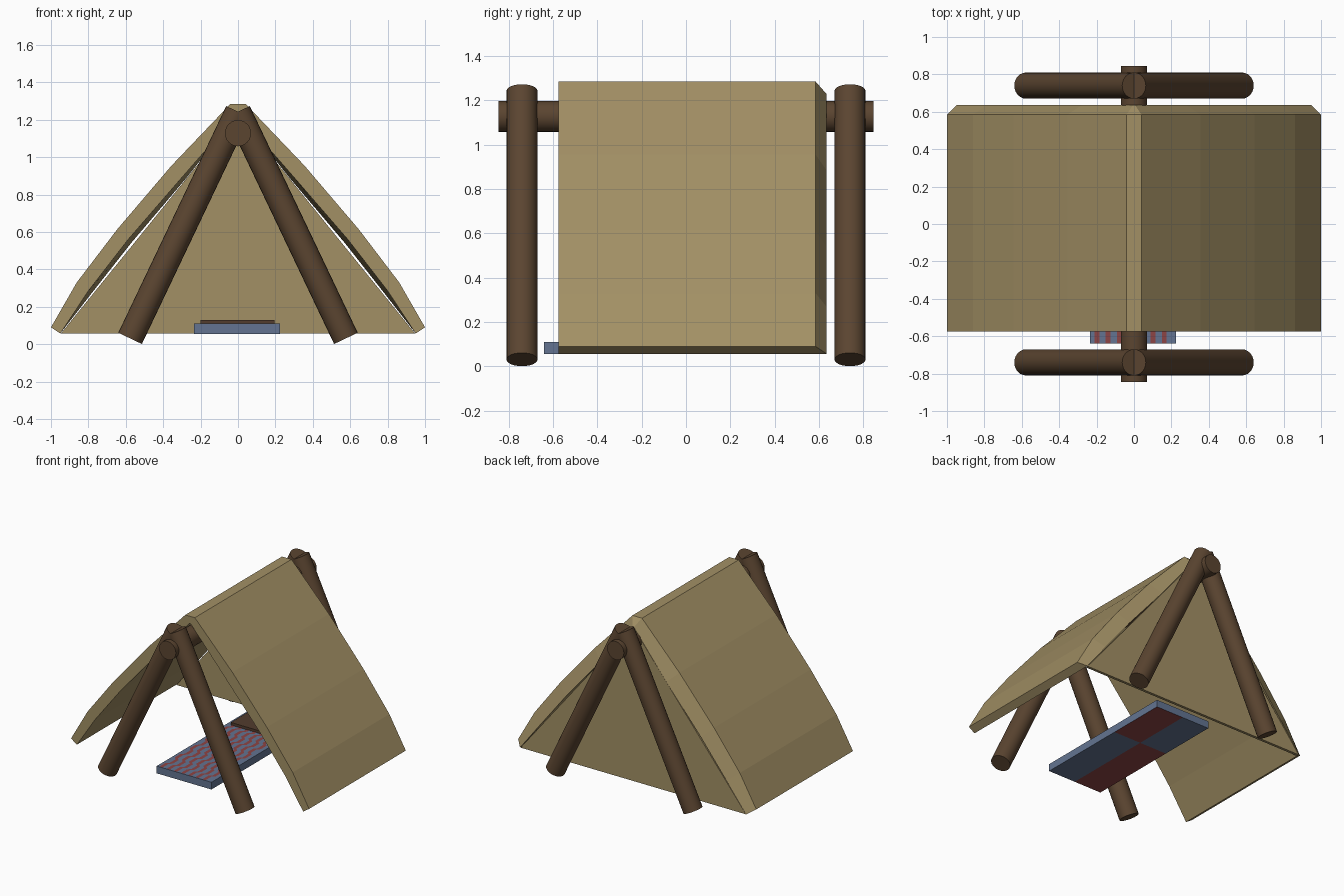
import bpy, bmesh, math
from mathutils import Vector

if "Cube" in bpy.data.objects:
    bpy.data.objects.remove(bpy.data.objects["Cube"])


def mat(name, rgb):
    m = bpy.data.materials.new(name)
    m.diffuse_color = (*rgb, 1)
    m.use_nodes = True
    m.node_tree.nodes["Principled BSDF"].inputs["Base Color"].default_value = m.diffuse_color
    return m


CANVAS = mat("tan canvas", (0.365, 0.28, 0.131))
WOOD = mat("brown wood", (0.104, 0.059, 0.030))
BLUE = mat("mat blue", (0.125, 0.175, 0.285))
RED = mat("mat red", (0.27, 0.058, 0.058))
PILLOW = mat("dark brown cloth", (0.085, 0.045, 0.027))


def finish(name, bm, *mats):
    bmesh.ops.recalc_face_normals(bm, faces=bm.faces)
    me = bpy.data.meshes.new(name)
    bm.to_mesh(me)
    bm.free()
    ob = bpy.data.objects.new(name, me)
    bpy.context.collection.objects.link(ob)
    for m in mats:
        me.materials.append(m)
    return ob


def pole(name, a, b, r=0.07):
    a, b = Vector(a), Vector(b)
    bpy.ops.mesh.primitive_cylinder_add(vertices=24, radius=r, depth=(b - a).length, location=(a + b) / 2)
    ob = bpy.context.object
    ob.name = name
    ob.rotation_mode = 'QUATERNION'
    ob.rotation_quaternion = (b - a).to_track_quat('Z', 'Y')
    ob.data.materials.append(WOOD)
    bpy.ops.object.shade_smooth_by_angle(angle=math.radians(30))


def box(name, lo, hi, *mats):
    bm = bmesh.new()
    bmesh.ops.create_cube(bm, size=1)
    for v in bm.verts:
        v.co = [l + (c + 0.5) * (h - l) for c, l, h in zip(v.co, lo, hi)]
    return finish(name, bm, *mats)


# Wooden frame: two crossed leg pairs and a ridge pole
for end, y in (("front", -0.74), ("back", 0.74)):
    for side, s in (("left", -1), ("right", 1)):
        pole(f"{end}_{side}_leg", (s * 0.577, y, 0.031), (0, y, 1.243))
pole("ridge_pole", (0, -0.845, 1.128), (0, 0.845, 1.128))

# Canvas cover: thick bent sheet, bevelled at its back rim, thicker toward the back
outer = [(1, 0.09), (0.862, 0.33), (0.645, 0.615), (0.355, 0.955), (0.04, 1.285)]
inner_front = [(0.95, 0.057), (0.80, 0.285), (0.587, 0.56), (0.295, 0.897), (0.006, 1.228)]
inner_back = [(0.95, 0.057), (0.786, 0.268), (0.572, 0.54), (0.28, 0.884), (0.006, 1.228)]


def mirrored(half):
    return half + [(-x, z) for x, z in reversed(half)]


bm = bmesh.new()
rings = []
for prof, y in ((outer, -0.575), (outer, 0.585), (inner_back, 0.635), (inner_front, -0.575)):
    rings.append([bm.verts.new((x, y, z)) for x, z in mirrored(prof)])
n = len(rings[0])
for k in range(4):
    a, b = rings[k], rings[(k + 1) % 4]
    for i in range(n - 1):
        bm.faces.new((a[i], a[i + 1], b[i + 1], b[i]))
bm.faces.new([r[0] for r in rings])
bm.faces.new([r[-1] for r in rings])
finish("canvas_cover", bm, CANVAS)

# Straight-edged back wall, leaving narrow slits beside the curved cover
bm = bmesh.new()
tri = [(-0.947, 0.057), (0.947, 0.057), (0, 1.226)]
f = bm.faces.new([bm.verts.new((x, 0.613, z)) for x, z in tri])
ext = bmesh.ops.extrude_face_region(bm, geom=[f])["geom"]
bmesh.ops.translate(bm, verts=[g for g in ext if isinstance(g, bmesh.types.BMVert)], vec=(0, 0.02, 0))
finish("back_wall", bm, CANVAS)

# Sleeping mat with a two-colour underside
MX0, MX1, MY0, MY1, SPLIT = -0.235, 0.225, -0.64, 0.515, 0.06
mat_ob = box("sleeping_mat", (MX0, MY0, 0.055), (MX1, MY1, 0.11), BLUE, RED)
bm = bmesh.new()
bm.from_mesh(mat_ob.data)
for co, no in (((-0.005, 0, 0), (1, 0, 0)), ((0, SPLIT, 0), (0, 1, 0))):
    bmesh.ops.bisect_plane(bm, geom=bm.verts[:] + bm.edges[:] + bm.faces[:], plane_co=co, plane_no=no)
bm.normal_update()
for f in bm.faces:
    c = f.calc_center_median()
    if f.normal.z < -0.9 and (c.x > -0.005) == (c.y > SPLIT):
        f.material_index = 1
bm.to_mesh(mat_ob.data)
bm.free()

# Red stepped stripes along the mat top: straight dashes joined by short jogs
bm = bmesh.new()
for s in range(7):
    x0 = -0.1875 + s * 0.06
    y, side, prev = MY0 + 0.002, -1, None
    while y < MY1 - 0.07:
        for dy in (0, 0.07):
            cur = [bm.verts.new((x0 + side * 0.011 + d, y + dy, 0.112)) for d in (-0.013, 0.013)]
            if prev:
                bm.faces.new((prev[0], prev[1], cur[1], cur[0]))
            prev = cur
        y += 0.09
        side = -side
finish("mat_stripes", bm, RED)

# Flat pillow at the back of the mat
box("pillow", (-0.2, 0.2, 0.108), (0.195, 0.47, 0.13), PILLOW)
